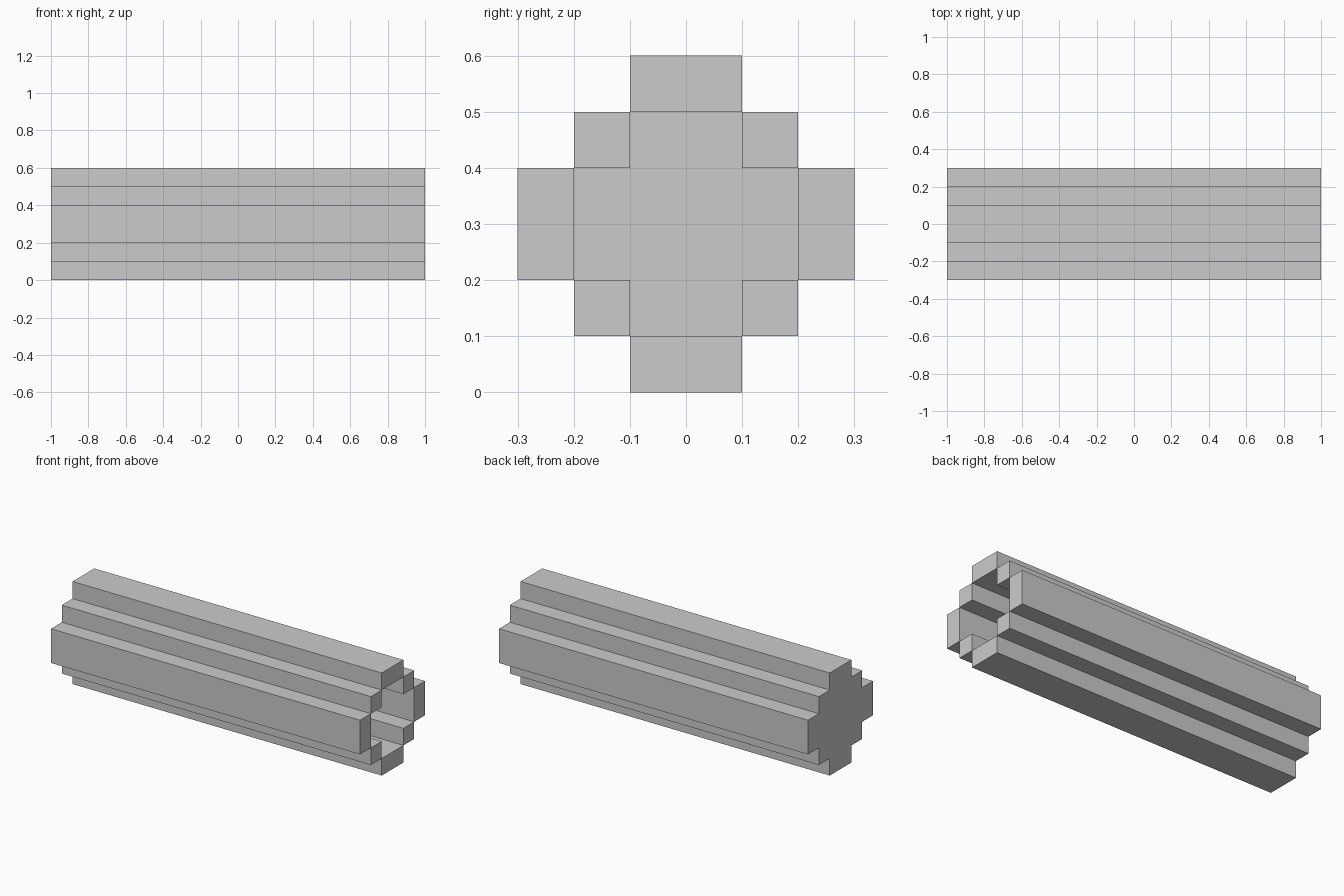
import bpy
import bmesh

if "Cube" in bpy.data.objects:
    bpy.data.objects.remove(bpy.data.objects["Cube"])

LEFT, RIGHT = -1.0, 1.0   # closed end, open end
FLOOR = -0.9              # inside of the end cap
CENTRE_Z = 0.3

# One quarter of each stepped (y, z) outline, repeated by quarter turns
OUTER = [(0.3, 0.1), (0.2, 0.1), (0.2, 0.2), (0.1, 0.2), (0.1, 0.3)]
INNER = [(0.2, 0.1), (0.1, 0.1), (0.1, 0.2)]
ARM_RIM = [(0.2, -0.1), (0.3, -0.1), (0.3, 0.1), (0.2, 0.1)]
CORNER_RIM = [(0.1, 0.1), (0.2, 0.1), (0.2, 0.2), (0.1, 0.2)]


def quarter_turns(points):
    turns = [points]
    for _ in range(3):
        turns.append([(-z, y) for y, z in turns[-1]])
    return turns


def full_outline(quarter):
    return [p for turn in quarter_turns(quarter) for p in turn]


def ring(bm, outline, x):
    return [bm.verts.new((x, y, z + CENTRE_Z)) for y, z in outline]


def tube(bm, outline, x0, x1, inward=False):
    """Walls along the outline, closed at x0 and open at x1."""
    a, b = ring(bm, outline, x0), ring(bm, outline, x1)
    n = len(a)
    for i in range(n):
        j = (i + 1) % n
        quad = [a[i], a[j], b[j], b[i]]
        bm.faces.new(quad[::-1] if inward else quad)
    bm.faces.new(a if inward else a[::-1])


bm = bmesh.new()
# Outer bark with the closed left end, then the hollow
tube(bm, full_outline(OUTER), LEFT, RIGHT)
tube(bm, full_outline(INNER), FLOOR, RIGHT, inward=True)
# Rim around the open right end
for rim in (ARM_RIM, CORNER_RIM):
    for turn in quarter_turns(rim):
        bm.faces.new(ring(bm, turn, RIGHT))

mesh = bpy.data.meshes.new("hollow_log")
bm.to_mesh(mesh)
bm.free()
log = bpy.data.objects.new("hollow_log", mesh)
bpy.context.collection.objects.link(log)
